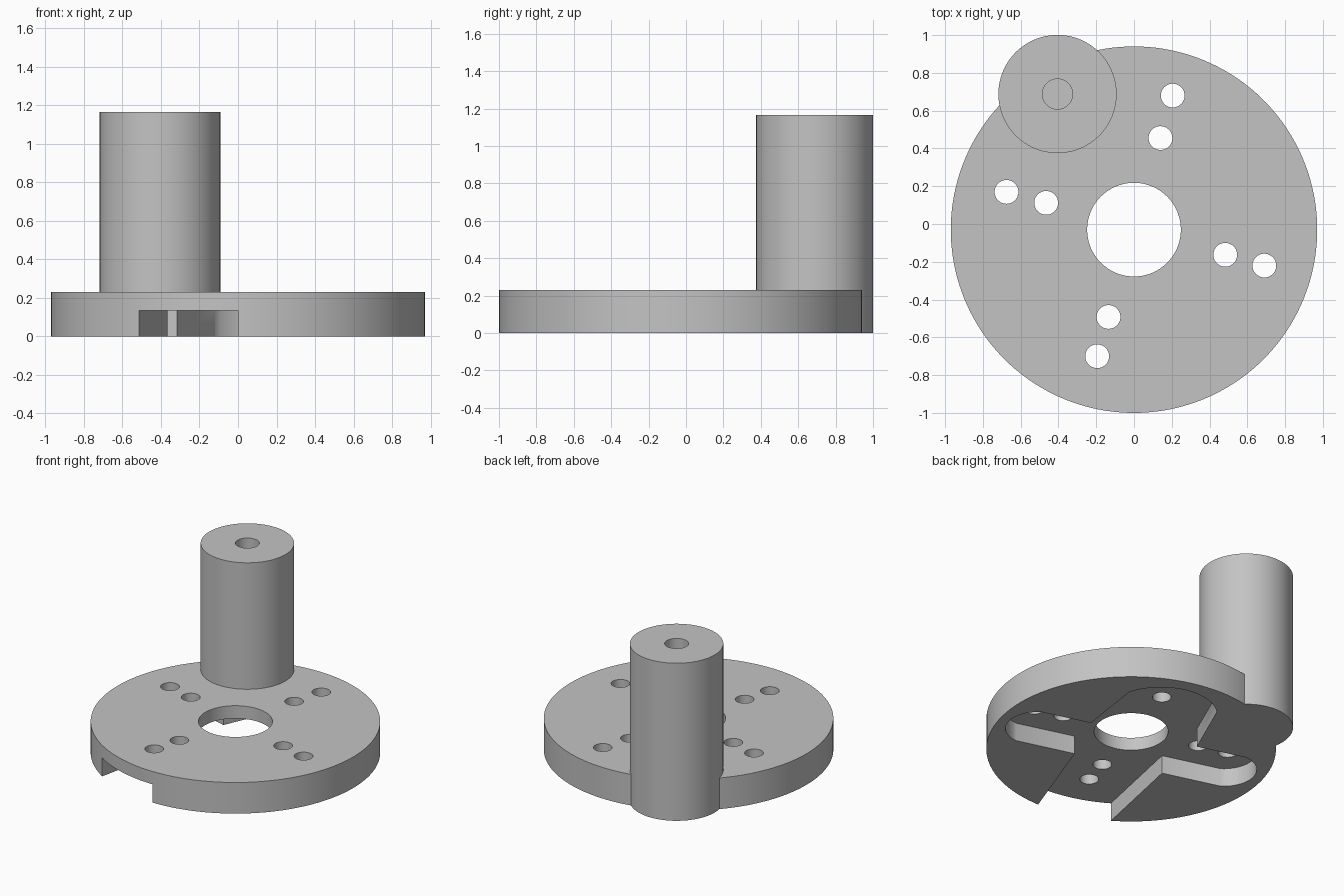
import bpy, bmesh, math
from mathutils import Vector

cube = bpy.data.objects.get("Cube")
if cube:
    bpy.data.objects.remove(cube, do_unlink=True)

CENTRE = Vector((0, -0.03))
POST = (-0.405, 0.688)
PLATE_H, POST_H, POCKET_H = 0.23, 1.165, 0.135
TILT = math.radians(-16)      # direction of the cross-shaped pocket

grey = bpy.data.materials.new("plain_grey")
grey.use_nodes = True
colour = (0.55, 0.55, 0.55, 1)
grey.diffuse_color = colour
grey.node_tree.nodes["Principled BSDF"].inputs["Base Color"].default_value = colour


def prism(name, outline, z0, z1):
    """Extrude a closed counter-clockwise outline between two heights."""
    bm = bmesh.new()
    face = bm.faces.new([bm.verts.new((x, y, z0)) for x, y in outline])
    top = bmesh.ops.extrude_face_region(bm, geom=[face])["geom"]
    bmesh.ops.translate(bm, vec=(0, 0, z1 - z0),
                        verts=[g for g in top if isinstance(g, bmesh.types.BMVert)])
    bmesh.ops.recalc_face_normals(bm, faces=bm.faces)
    mesh = bpy.data.meshes.new(name)
    bm.to_mesh(mesh)
    bm.free()
    mesh.materials.append(grey)
    obj = bpy.data.objects.new(name, mesh)
    bpy.context.collection.objects.link(obj)
    return obj


def cylinder(name, pos, radius, z0, z1, sides=96):
    steps = [2 * math.pi * i / sides for i in range(sides)]
    return prism(name, [(pos[0] + radius * math.cos(a), pos[1] + radius * math.sin(a))
                        for a in steps], z0, z1)


def combine(target, other, operation):
    """Apply a boolean and discard the helper object."""
    other.hide_render = True
    mod = target.modifiers.new("boolean", "BOOLEAN")
    mod.object, mod.operation, mod.solver = other, operation, "EXACT"
    bpy.context.view_layer.objects.active = target
    bpy.ops.object.modifier_apply(modifier=mod.name)
    bpy.data.objects.remove(other, do_unlink=True)


def arm(direction, start, half_start, shoulder, half_end, tip, steps=20):
    """Outline of one pocket arm: tapered sides and a rounded end."""
    bulge = tip - shoulder
    pts = [(start, -half_start)]
    if bulge > 0:
        radius = (half_end ** 2 + bulge ** 2) / (2 * bulge)
        sweep = math.asin(min(1, half_end / radius))
        for i in range(steps + 1):
            a = sweep * (2 * i / steps - 1)
            pts.append((tip - radius + radius * math.cos(a), radius * math.sin(a)))
    else:
        pts += [(shoulder, -half_end), (shoulder, half_end)]
    pts.append((start, half_start))
    c, s = math.cos(direction), math.sin(direction)
    return [(CENTRE.x + x * c - y * s, CENTRE.y + x * s + y * c) for x, y in pts]


# Round plate with the tall offset post
body = cylinder("base_plate_with_post", CENTRE, 0.97, 0, PLATE_H, 160)
combine(body, cylinder("post", POST, 0.313, 0, POST_H), "UNION")

# Cross-shaped pocket in the underside, open at the front rim
quarter = math.pi / 2
arms = [
    arm(TILT, 0, 0.21, 0.75, 0.21, 0.9),
    arm(TILT + quarter, 0.2, 0.39, 0.69, 0.322, 0.87),
    arm(TILT + 2 * quarter, 0, 0.21, 0.75, 0.21, 0.9),
    arm(TILT - quarter, -0.22, 0.352, 1.2, 0.247, 1.2),
]
for outline in arms:
    combine(body, prism("pocket_cutter", outline, -0.1, POCKET_H), "DIFFERENCE")

# Central bore and blind hole in the post
combine(body, cylinder("bore_cutter", CENTRE, 0.248, -0.2, 0.5), "DIFFERENCE")
combine(body, cylinder("post_hole_cutter", POST, 0.08, 0.6, 1.4, 48), "DIFFERENCE")

# Pairs of screw holes along each arm
holes = [(0.205, 0.68), (0.14, 0.455), (-0.675, 0.17), (-0.465, 0.112),
         (-0.195, -0.7), (-0.135, -0.492), (0.69, -0.22), (0.483, -0.163)]
for pos in holes:
    combine(body, cylinder("screw_hole_cutter", pos, 0.063, -0.2, 0.5, 40), "DIFFERENCE")

# Smooth round walls, crisp edges
bpy.ops.object.select_all(action="DESELECT")
body.select_set(True)
bpy.context.view_layer.objects.active = body
bpy.ops.object.shade_smooth_by_angle(angle=math.radians(30))
